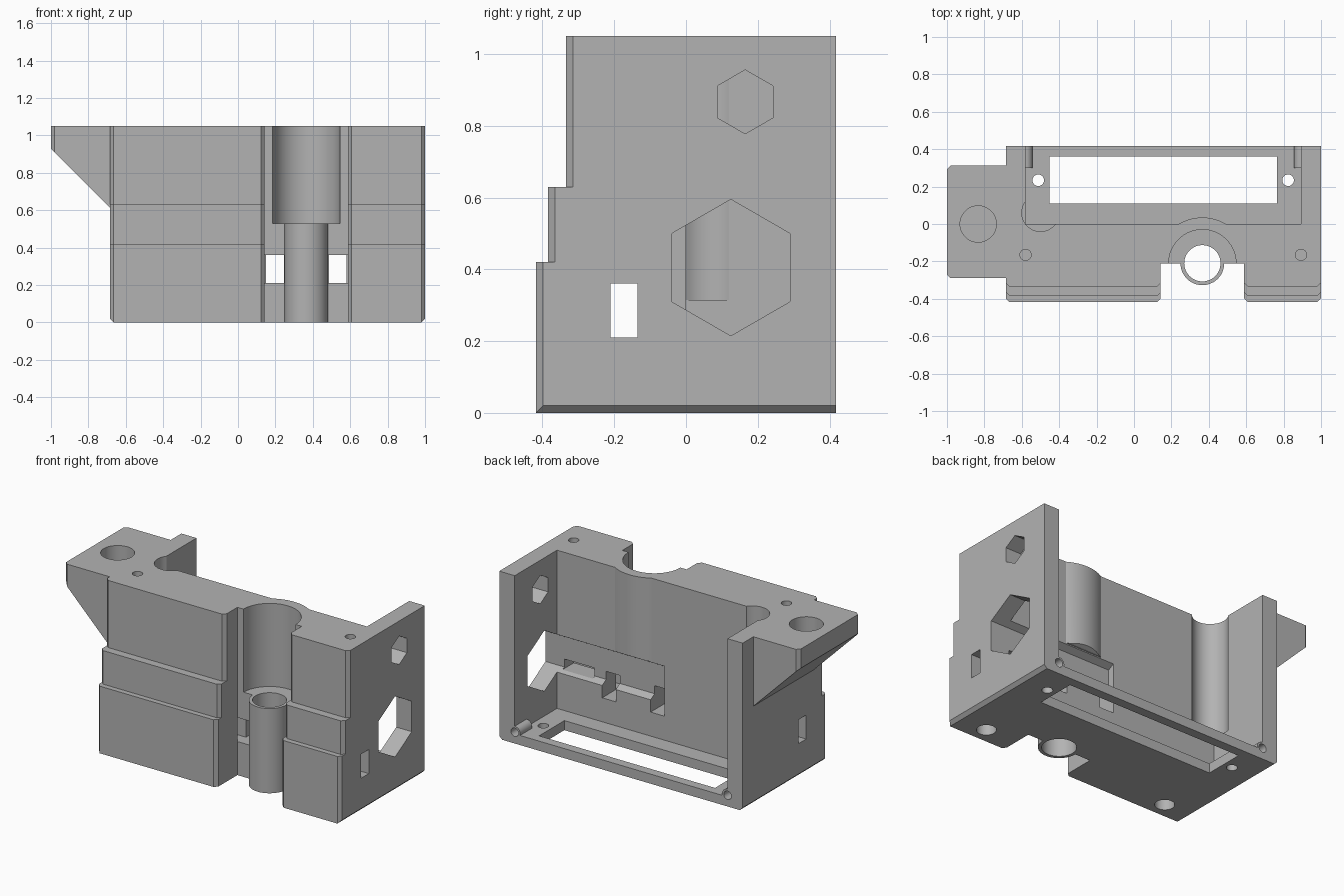
import bpy, bmesh, math
from mathutils import Vector

if "Cube" in bpy.data.objects:
    bpy.data.objects.remove(bpy.data.objects["Cube"], do_unlink=True)

grey = bpy.data.materials.new("plain grey")
grey.use_nodes = True
colour = (0.45, 0.45, 0.45, 1)
grey.diffuse_color = colour
grey.node_tree.nodes["Principled BSDF"].inputs["Base Color"].default_value = colour

L, R, BACK, TOP = -0.685, 1.0, 0.418, 1.05     # main block limits
IN_L, IN_R, FLOOR = -0.58, 0.893, 0.06         # cavity limits
N0, N1, NY = 0.143, 0.588, -0.21               # front notch
CX = (N0 + N1) / 2                             # guide axis
C = 0.02                                       # chamfer


def prism(name, outline, axis, lo, hi):
    """Extrude a 2D outline: axis z takes (x, y), x takes (y, z), y takes (x, z)."""
    place = {"z": lambda a, b, t: (a, b, t),
             "x": lambda a, b, t: (t, a, b),
             "y": lambda a, b, t: (a, t, b)}[axis]
    bm = bmesh.new()
    base = bm.faces.new([bm.verts.new(place(a, b, lo)) for a, b in outline])
    out = bmesh.ops.extrude_face_region(bm, geom=[base])
    moved = [v for v in out["geom"] if isinstance(v, bmesh.types.BMVert)]
    bmesh.ops.translate(bm, verts=moved, vec=Vector(place(0, 0, hi - lo)))
    bmesh.ops.recalc_face_normals(bm, faces=bm.faces)
    mesh = bpy.data.meshes.new(name)
    bm.to_mesh(mesh)
    bm.free()
    mesh.materials.append(grey)
    obj = bpy.data.objects.new(name, mesh)
    bpy.context.collection.objects.link(obj)
    return obj


def ring(a, b, r, n=48, start=0.0):
    return [(a + r * math.cos(start + math.tau * i / n),
             b + r * math.sin(start + math.tau * i / n)) for i in range(n)]


def rect(a0, a1, b0, b1):
    return [(a0, b0), (a1, b0), (a1, b1), (a0, b1)]


def combine(target, tool, operation):
    mod = target.modifiers.new("combine", "BOOLEAN")
    mod.operation, mod.solver, mod.object = operation, "EXACT", tool
    bpy.ops.object.select_all(action="DESELECT")
    bpy.context.view_layer.objects.active = target
    target.select_set(True)
    bpy.ops.object.modifier_apply(modifier=mod.name)
    bpy.data.objects.remove(tool, do_unlink=True)


def front_outline(y):
    """Plan of the block with a notched, chamfered front at depth y."""
    return [(L, BACK), (L, y + C), (L + C, y), (N0 - C, y), (N0, y + C), (N0, NY),
            (N1, NY), (N1, y + C), (N1 + C, y), (R - C, y), (R, y + C), (R, BACK)]


# Stepped main block
housing = prism("housing", front_outline(-0.418), "z", 0, 0.42)
for y, lo, hi in ((-0.385, 0.42, 0.63), (-0.335, 0.63, TOP)):
    combine(housing, prism("step", front_outline(y), "z", lo, hi), "UNION")


def add(outline, axis, lo, hi):
    combine(housing, prism("addition", outline, axis, lo, hi), "UNION")


def cut(outline, axis, lo, hi):
    combine(housing, prism("cutter", outline, axis, lo, hi), "DIFFERENCE")


# Cavity open to the back and top, with a slot through the floor
cut(rect(IN_L, IN_R, 0, 0.6), "z", FLOOR, 1.2)
cut(rect(-0.453, 0.765, 0.11, 0.36), "z", -0.1, 0.2)

# Mounting ear with a sloping underside and trimmed corners
ear = prism("mounting_ear", [(-1, TOP), (-1, 0.93), (L, 0.615), (L + 0.05, 0.615),
                             (L + 0.05, TOP)], "y", -0.29, 0.313)
for y, s in ((-0.29, 1), (0.313, -1)):
    corner = [(-1.05, y - 0.05 * s), (-1 + C + 0.05, y - 0.05 * s), (-1 - 0.05, y + s * (C + 0.05))]
    combine(ear, prism("cutter", corner, "z", 0.5, 1.2), "DIFFERENCE")
combine(housing, ear, "UNION")
cut(ring(-0.833, 0, 0.097), "z", 0.93, 1.2)

# Bulge behind the bore, lower guide tube and bore
arc = [(CX + 0.245 * math.cos(t), NY + 0.245 * math.sin(t))
       for t in (math.radians(30 + 4 * i) for i in range(31))]
add(arc, "z", 0.53, TOP)
add(ring(CX, NY, 0.117), "z", 0, 0.53)
cut(ring(CX, NY, 0.18, 64), "z", 0.53, 1.2)
cut(ring(CX, NY, 0.097), "z", -0.1, 0.6)

# Round relief in the cavity corner
cut(ring(-0.5, 0.06, 0.1), "z", 0.315, 1.2)

# Hexagonal openings in the side wall, the large one running along the cavity
cut(ring(0.125, 0.405, 0.19, 6, math.pi / 2), "x", 0.15, 1.1)
cut(ring(0.165, 0.867, 0.089, 6, math.pi / 2), "x", 0.85, 1.1)

# Strap channel across the block and windows beside the tube
cut(rect(NY, -0.135, 0.21, 0.36), "x", -0.8, 1.1)
for x0, x1 in ((0.15, 0.245), (0.486, 0.58)):
    cut(rect(x0, x1, 0.21, 0.36), "y", -0.23, 0.02)
cut(rect(0.66, 0.87, 0.30, 0.36), "y", -0.16, 0.0)

# Paired screw bosses and screw holes
for wall, floor_x, mount_x in ((IN_L, -0.512, -0.49), (IN_R, 0.824, 0.80)):
    add(ring(wall, 0.07, 0.038, 32), "y", 0.3, BACK)
    cut(ring(wall, 0.07, 0.026, 32), "y", 0.31, 0.5)
    cut(ring(floor_x, 0.234, 0.031, 32), "z", -0.1, 0.2)
    cut(ring(wall, -0.165, 0.03, 32), "z", 0.85, 1.2)
    cut(ring(mount_x, -0.32, 0.056, 32), "z", -0.1, 0.15)

# Chamfered lower side edges
for x, s in ((L, 1), (R, -1)):
    cut([(x - s * 0.05, -0.05), (x + s * (C + 0.05), -0.05), (x - s * 0.05, C + 0.05)],
        "y", -0.6, 0.6)

# Smooth the round walls and keep the edges sharp
bpy.ops.object.select_all(action="DESELECT")
bpy.context.view_layer.objects.active = housing
housing.select_set(True)
bpy.ops.object.shade_smooth_by_angle(angle=math.radians(25))
